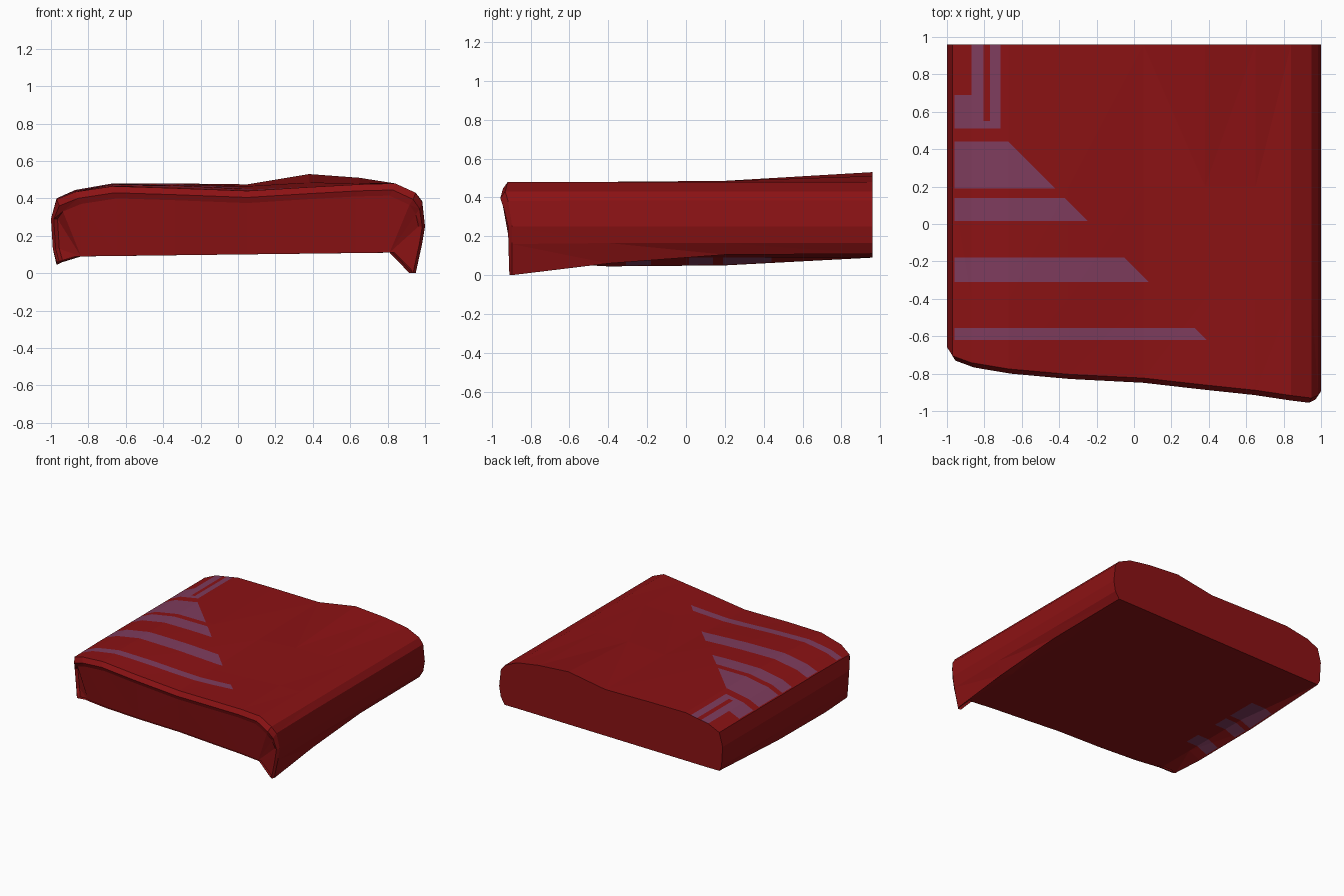
import bpy, bmesh
from mathutils import Vector

if "Cube" in bpy.data.objects:
    bpy.data.objects.remove(bpy.data.objects["Cube"])

# materials
def material(name, rgb):
    m = bpy.data.materials.new(name)
    m.diffuse_color = (*rgb, 1)
    m.use_nodes = True
    m.node_tree.nodes["Principled BSDF"].inputs["Base Color"].default_value = m.diffuse_color
    return m

red = material("deep red", (0.26, 0.006, 0.007))
mauve = material("dusty mauve", (0.21, 0.045, 0.11))

# cross-section of the quilt: x, then z at the front, two middle stations and the back
profile = [
    (-0.97, 0.06, 0.045, 0.05, 0.09),
    (-0.99, 0.13, 0.13, 0.13, 0.13),
    (-1.00, 0.29, 0.29, 0.29, 0.29),
    (-0.97, 0.395, 0.40, 0.40, 0.40),
    (-0.87, 0.435, 0.44, 0.445, 0.445),
    (-0.67, 0.465, 0.475, 0.48, 0.48),
    (-0.35, 0.455, 0.47, 0.48, 0.48),
    (0.05, 0.44, 0.45, 0.465, 0.475),
    (0.38, 0.46, 0.465, 0.485, 0.53),
    (0.65, 0.475, 0.48, 0.485, 0.51),
    (0.84, 0.48, 0.48, 0.48, 0.48),
    (0.95, 0.43, 0.43, 0.43, 0.43),
    (0.985, 0.38, 0.385, 0.385, 0.385),
    (1.00, 0.25, 0.25, 0.25, 0.25),
    (0.985, 0.16, 0.165, 0.165, 0.165),
    (0.95, 0.0, 0.06, 0.105, 0.11),
]
TOP = range(4, 11)                       # the points along the upper surface
for k in reversed(TOP):                  # matching points along the underside
    x = profile[k][0]
    profile.append((x,) + (0.1 + 0.012 * x,) * 4)
N = len(profile)

# wavy front hem, seen from above
hem = [(-1, -0.69), (-0.97, -0.73), (-0.88, -0.765), (-0.67, -0.80), (-0.38, -0.828),
       (-0.1, -0.832), (0.4, -0.888), (0.66, -0.915), (0.86, -0.945), (0.96, -0.957), (1, -0.93)]

def hem_y(x):
    for (x0, y0), (x1, y1) in zip(hem, hem[1:]):
        if x <= x1:
            return y0 + (y1 - y0) * (x - x0) / (x1 - x0)
    return hem[-1][1]

bm = bmesh.new()

def ring(fn):
    return [bm.verts.new(fn(p)) for p in profile]

def lip(p):                              # front rim, drawn in a little
    z = p[1]
    if z > 0.3:
        z -= 0.035
    return (p[0] * 0.985, hem_y(p[0]) + max(0, 0.36 - z) * 0.13, z)

def panel(p):                            # front panel just inside the rim
    z = p[1] - 0.065 if p[1] > 0.3 else p[1]
    return (p[0] * 0.965, hem_y(p[0]) + 0.012 + max(0, 0.36 - z) * 0.13, z)

rings = [ring(panel), ring(lip),
         ring(lambda p: (p[0], hem_y(p[0]) + 0.025 + max(0, 0.36 - p[1]) * 0.1, p[1]))]
for station, y in ((2, -0.4), (3, 0.2), (4, 0.96)):
    rings.append(ring(lambda p: (p[0], y, p[station])))

# skin between the rings
for a, b in zip(rings, rings[1:]):
    for i in range(N):
        j = (i + 1) % N
        bm.faces.new((a[i], a[j], b[j], b[i]))

# front and back ends
for r in (rings[0], rings[-1]):
    low = lambda k: r[N - 1 - (k - TOP[0])]
    bm.faces.new(r[0:5] + [low(4)])
    bm.faces.new(r[10:16] + [low(10)])
    for k in TOP[:-1]:
        bm.faces.new((r[k], r[k + 1], low(k + 1), low(k)))
bmesh.ops.recalc_face_normals(bm, faces=bm.faces)
bmesh.ops.triangulate(bm, faces=bm.faces)

# painted bands: x from, x to, y from, y to
bands = [(-0.96, 0.5, -0.62, -0.555), (-0.96, 0.5, -0.31, -0.18),
         (-0.96, 0.5, 0.015, 0.14), (-0.96, 0.5, 0.19, 0.44)]
corner = [(-0.96, -0.715, 0.51, 0.55), (-0.77, -0.715, 0.51, 0.97),
          (-0.87, -0.805, 0.51, 0.97), (-0.96, -0.87, 0.51, 0.69)]

# cut the skin along the band edges
def cut(point, normal):
    bmesh.ops.bisect_plane(bm, geom=bm.verts[:] + bm.edges[:] + bm.faces[:], dist=1e-5,
                           plane_co=point, plane_no=normal)

for x in sorted({v for b in corner for v in b[:2]}):
    cut((x, 0, 0), (1, 0, 0))
for y in sorted({v for b in bands + corner for v in b[2:] if v < 0.96}):
    cut((0, y, 0), (0, 1, 0))
cut((-0.23, 0, 0), (1, 1, 0))            # shared diagonal end of the bands

def inside(c, b):
    return b[0] < c.x < b[1] and b[2] < c.y < b[3]

for f in bm.faces:
    c = f.calc_center_median()
    if f.normal.z > 0.3:
        on = (any(inside(c, b) for b in bands) and c.x + c.y < -0.23) or any(inside(c, b) for b in corner)
    else:                                # bands wrap under the left edge
        on = f.normal.z < -0.3 and c.x < -0.77 and any(inside(c, b) for b in bands[1:])
    f.material_index = int(on)

mesh = bpy.data.meshes.new("quilt")
bm.to_mesh(mesh)
bm.free()
mesh.materials.append(red)
mesh.materials.append(mauve)
quilt = bpy.data.objects.new("quilt", mesh)
bpy.context.collection.objects.link(quilt)
